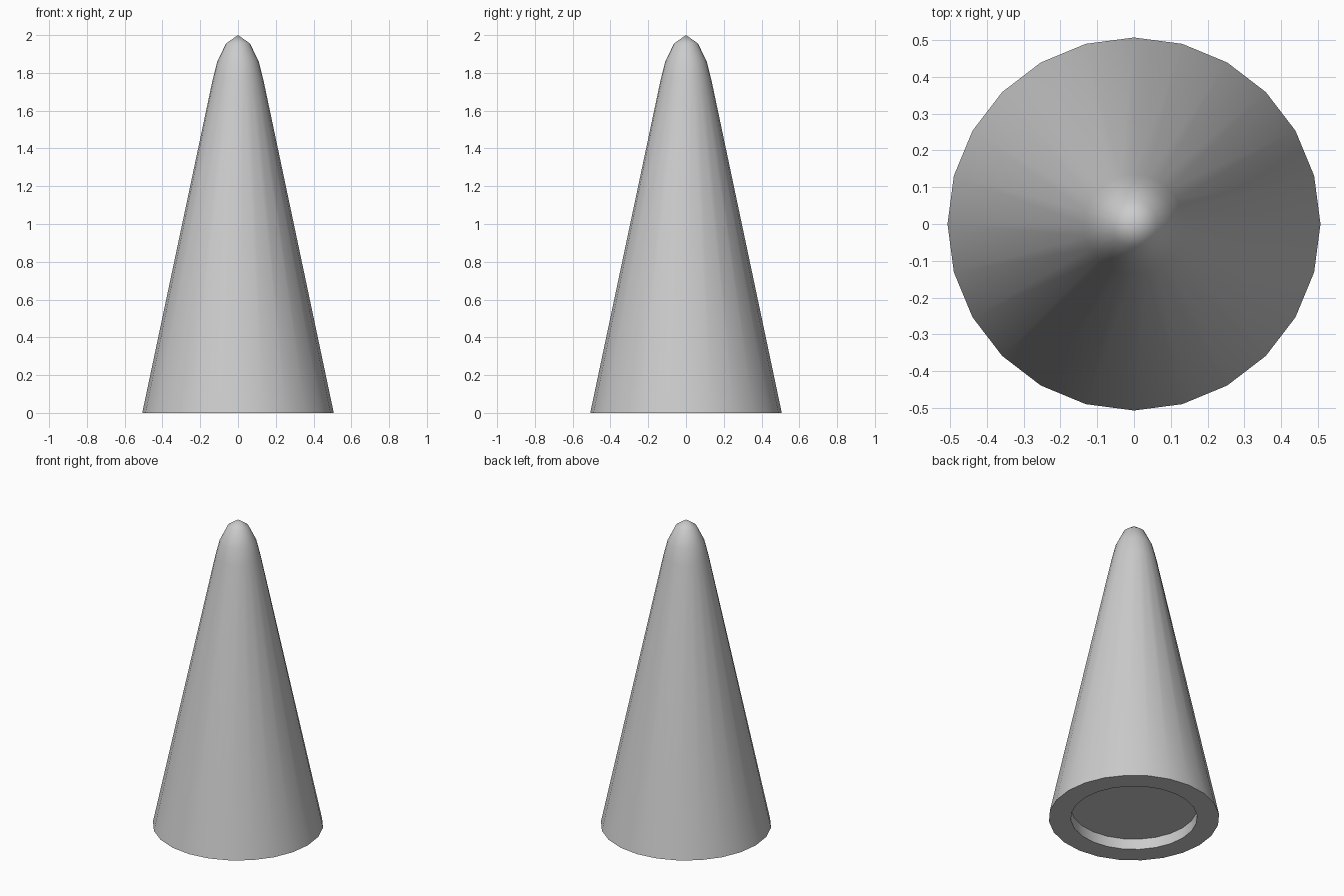
import bpy, bmesh, math

if "Cube" in bpy.data.objects:
    bpy.data.objects.remove(bpy.data.objects["Cube"])

SIDES = 24

# Profile as (radius, height): recess ceiling, recess wall, rim, cone side, rounded tip
PROFILE = [(0, 0.07), (0.376, 0.07), (0.376, 0), (0.507, 0),
           (0.135, 1.76), (0.11, 1.86), (0.063, 1.956), (0, 2.0)]


def lathe(name, profile, sides):
    bm = bmesh.new()
    verts = [bm.verts.new((r, 0, z)) for r, z in profile]
    edges = [bm.edges.new(pair) for pair in zip(verts, verts[1:])]
    bmesh.ops.spin(bm, geom=verts + edges, cent=(0, 0, 0), axis=(0, 0, 1),
                   angle=2 * math.pi, steps=sides, use_duplicate=False)
    bmesh.ops.remove_doubles(bm, verts=bm.verts, dist=1e-4)
    bmesh.ops.recalc_face_normals(bm, faces=bm.faces)
    mesh = bpy.data.meshes.new(name)
    bm.to_mesh(mesh)
    bm.free()
    obj = bpy.data.objects.new(name, mesh)
    bpy.context.collection.objects.link(obj)
    return obj


# Rounded cone with a shallow recess in its base
cone = lathe("rounded_cone", PROFILE, SIDES)
bpy.context.view_layer.objects.active = cone
cone.select_set(True)
bpy.ops.object.shade_smooth_by_angle(angle=math.radians(60))
